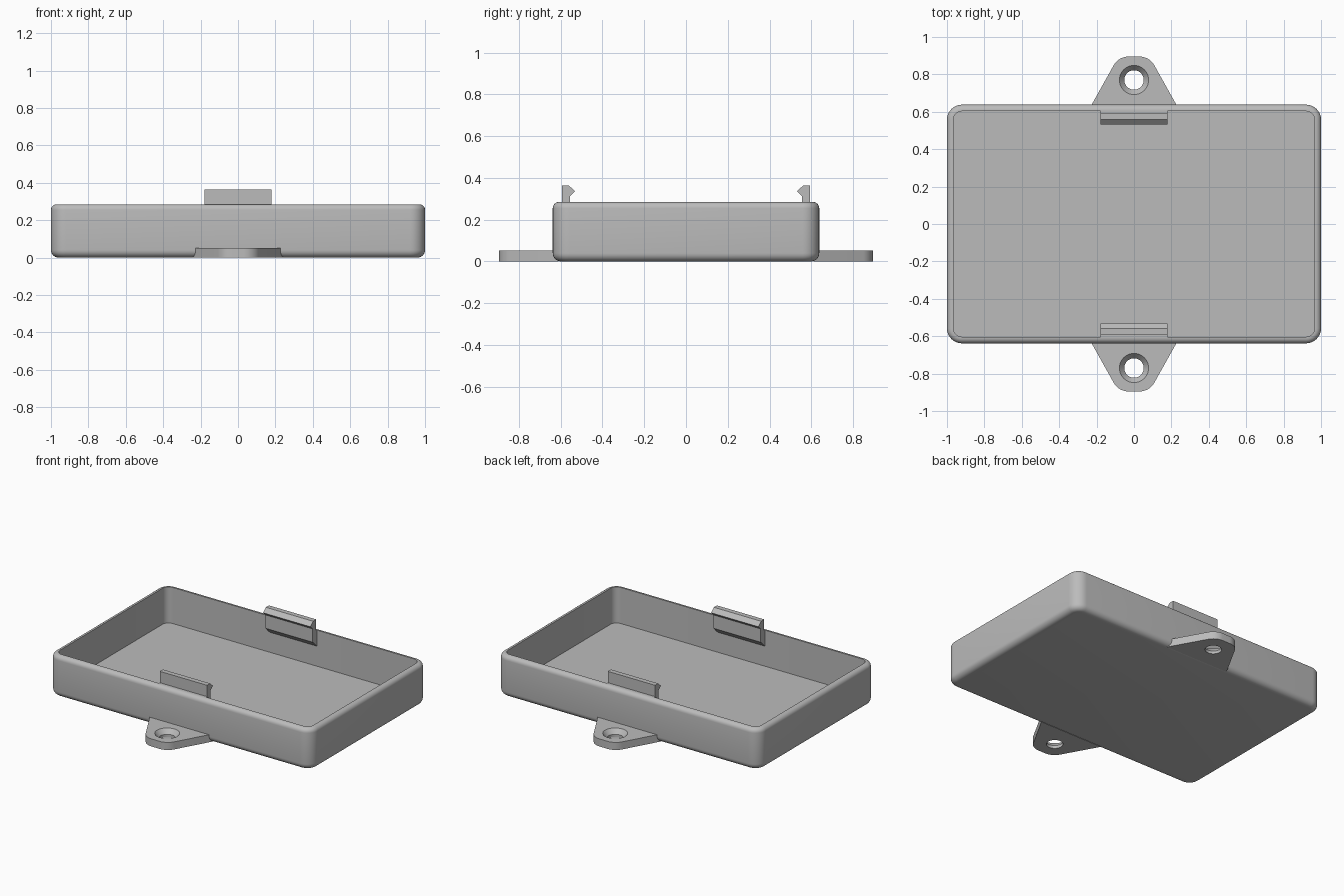
import bpy, bmesh
from math import sin, cos, radians, tau

if "Cube" in bpy.data.objects:
    bpy.data.objects.remove(bpy.data.objects["Cube"])

GREY = (0.5, 0.5, 0.5, 1)
plastic = bpy.data.materials.new("grey_plastic")
plastic.use_nodes = True
plastic.diffuse_color = GREY
plastic.node_tree.nodes["Principled BSDF"].inputs["Base Color"].default_value = GREY

HX, HY, HEIGHT = 1.0, 0.638, 0.285
WALL, FLOOR, CORNER = 0.035, 0.037, 0.08


def loft(name, loops):
    """Skin a list of matching point loops and cap both ends."""
    bm = bmesh.new()
    rings = [[bm.verts.new(p) for p in loop] for loop in loops]
    n = len(rings[0])
    for a, b in zip(rings, rings[1:]):
        for i in range(n):
            j = (i + 1) % n
            bm.faces.new((a[i], a[j], b[j], b[i]))
    bm.faces.new(rings[0][::-1])
    bm.faces.new(rings[-1])
    bmesh.ops.recalc_face_normals(bm, faces=bm.faces)
    mesh = bpy.data.meshes.new(name)
    bm.to_mesh(mesh)
    bm.free()
    mesh.materials.append(plastic)
    obj = bpy.data.objects.new(name, mesh)
    bpy.context.collection.objects.link(obj)
    return obj


def select(obj):
    bpy.ops.object.select_all(action="DESELECT")
    obj.select_set(True)
    bpy.context.view_layer.objects.active = obj


def smooth(obj):
    select(obj)
    bpy.ops.object.shade_smooth_by_angle(angle=radians(30))


def arc(cx, cy, r, start, end, steps):
    angles = [radians(start + (end - start) * i / steps) for i in range(steps + 1)]
    return [(cx + r * cos(a), cy + r * sin(a)) for a in angles]


def rounded_rect(inset, z):
    r = CORNER - inset
    x, y = HX - CORNER, HY - CORNER
    points = []
    for k, (sx, sy) in enumerate(((1, 1), (-1, 1), (-1, -1), (1, -1))):
        points += arc(sx * x, sy * y, r, 90 * k, 90 * k + 90, 8)
    return [(px, py, z) for px, py in points]


# Tray: outer skin with rolled edges, then inner wall down to the floor
bottom_r, top_r = 0.04, 0.03
profile = [(inset, z) for inset, z in arc(bottom_r, bottom_r, bottom_r, 270, 180, 6)]
profile += arc(top_r, HEIGHT - top_r, top_r, 180, 90, 6)
profile += [(WALL, HEIGHT), (WALL, FLOOR)]
smooth(loft("tray", [rounded_rect(inset, z) for inset, z in profile]))

for side, sign in (("front", -1), ("back", 1)):
    # Screw tab with rounded end
    thick, hole_y = 0.052, 0.77
    outline = [(0.242, 0.61)]
    outline += arc(0.03, 0.805, 0.09, 30, 90, 8)
    outline += [(-x, y) for x, y in reversed(outline)]
    tab = loft(side + "_screw_tab",
               [[(x, sign * y, z) for x, y in outline] for z in (0, thick)])

    # Countersunk screw hole
    cone = [(0.052, -0.02), (0.052, 0.02), (0.078, thick), (0.078, 0.1)]
    cutter = loft("hole_cutter", [
        [(r * cos(tau * i / 40), sign * hole_y + r * sin(tau * i / 40), z) for i in range(40)]
        for r, z in cone])
    cutter.hide_render = True
    cut = tab.modifiers.new("hole", "BOOLEAN")
    cut.operation, cut.solver, cut.object = "DIFFERENCE", "EXACT", cutter
    select(tab)
    bpy.ops.object.modifier_apply(modifier=cut.name)
    bpy.data.objects.remove(cutter)
    smooth(tab)

    # Snap clip with hooked lip facing inward
    hook = [(0.608, 0.17), (0.608, HEIGHT), (0.594, HEIGHT), (0.594, 0.363),
            (0.56, 0.363), (0.531, 0.336), (0.556, 0.312), (0.556, 0.22)]
    loft(side + "_snap_clip",
         [[(x, sign * y, z) for y, z in hook] for x in (-0.18, 0.18)])
